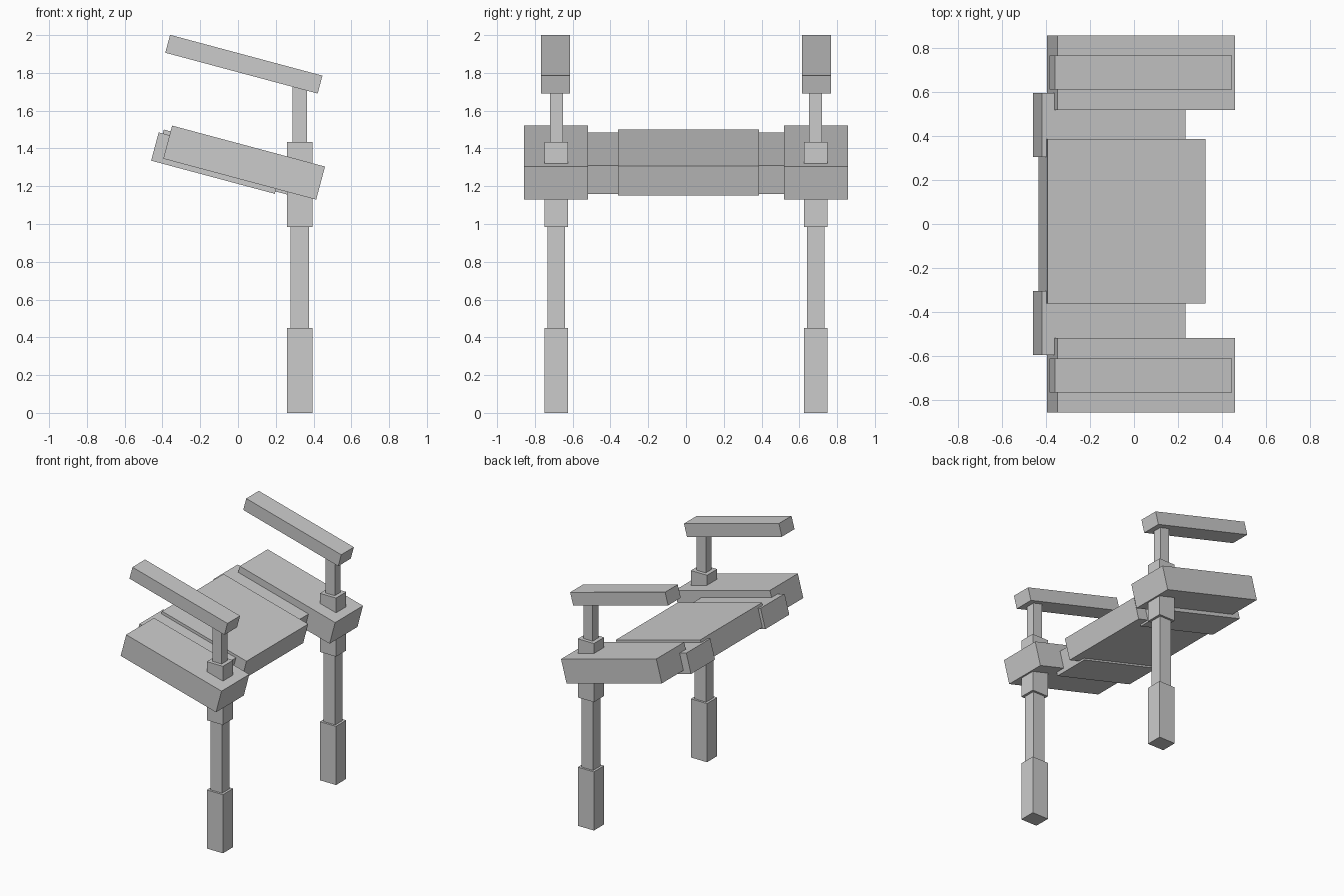
import bpy, math

if "Cube" in bpy.data.objects:
    bpy.data.objects.remove(bpy.data.objects["Cube"])

TILT = math.radians(15)
LEG_X, LEG_Y = 0.327, 0.686


def box(name, center, size, tilt=0.0):
    """Box of the given size, tilted about the y axis."""
    bpy.ops.mesh.primitive_cube_add(size=1, location=center, rotation=(0, tilt, 0))
    ob = bpy.context.object
    ob.name = name
    ob.scale = size
    bpy.ops.object.transform_apply(location=False, rotation=True, scale=True)
    return ob


def upright(name, y, z0, z1, sx, sy):
    """Vertical post between two heights."""
    box(name, (LEG_X, y, (z0 + z1) / 2), (sx, sy, z1 - z0))


# tilted centre panel
box("center_panel", (-0.055, 0.013, 1.325), (0.743, 0.748, 0.163), TILT)

for side, s in (("left", -1), ("right", 1)):
    # tilted strips and outer slabs
    box(f"{side}_joining_strip", (-0.1125, s * 0.4505, 1.3225), (0.678, 0.291, 0.155), TILT)
    box(f"{side}_side_slab", (0.0325, s * 0.689, 1.325), (0.838, 0.338, 0.181), TILT)
    # stepped leg passing through the slab
    upright(f"{side}_foot", s * LEG_Y, 0.0, 0.45, 0.137, 0.124)
    upright(f"{side}_shin", s * LEG_Y, 0.43, 1.0, 0.10, 0.092)
    upright(f"{side}_leg_collar", s * LEG_Y, 0.985, 1.435, 0.137, 0.124)
    # armrest on its post
    upright(f"{side}_armrest_post", s * LEG_Y, 1.42, 1.77, 0.079, 0.07)
    box(f"{side}_armrest", (0.031, s * 0.69, 1.846), (0.835, 0.153, 0.098), TILT)
